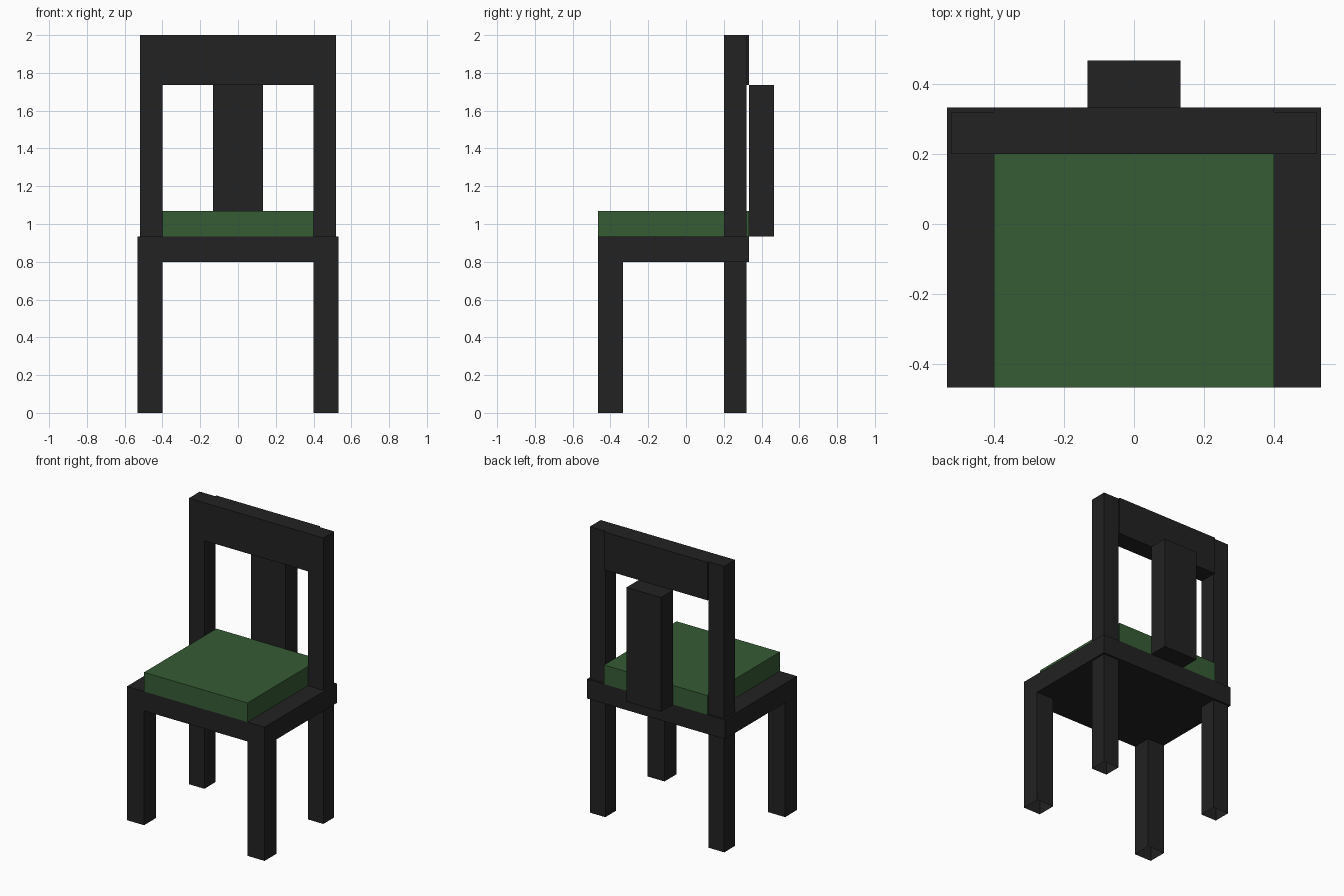
import bpy
import bmesh

if "Cube" in bpy.data.objects:
    bpy.data.objects.remove(bpy.data.objects["Cube"])


def material(name, rgb):
    m = bpy.data.materials.new(name)
    m.diffuse_color = (*rgb, 1.0)
    m.use_nodes = True
    m.node_tree.nodes["Principled BSDF"].inputs["Base Color"].default_value = m.diffuse_color
    return m


black = material("black wood", (0.016, 0.016, 0.016))
green = material("green cushion", (0.037, 0.107, 0.035))


def box(name, lo, hi, mat, open_bottom=False):
    """Axis-aligned box between two corners, optionally without its bottom face."""
    bm = bmesh.new()
    bmesh.ops.create_cube(bm, size=1.0)
    for v in bm.verts:
        v.co = [(a + b) / 2 + c * (b - a) for a, b, c in zip(lo, hi, v.co)]
    if open_bottom:
        bm.normal_update()
        bottom = [f for f in bm.faces if f.normal.z < -0.9]
        bmesh.ops.delete(bm, geom=bottom, context='FACES_ONLY')
    mesh = bpy.data.meshes.new(name)
    bm.to_mesh(mesh)
    bm.free()
    mesh.materials.append(mat)
    obj = bpy.data.objects.new(name, mesh)
    bpy.context.collection.objects.link(obj)
    return obj


# Seat frame and cushion
box("seat_frame", (-0.533, -0.467, 0.80), (0.533, 0.333, 0.935), black)
box("seat_cushion", (-0.40, -0.467, 0.935), (0.40, 0.333, 1.069), green)

# Front legs, and back posts running from floor to top (hollow feet)
for side, s in (("left", -1), ("right", 1)):
    x0, x1 = sorted((s * 0.40, s * 0.533))
    box(f"front_leg_{side}", (x0, -0.467, 0), (x1, -0.334, 0.80), black, True)
    x0, x1 = sorted((s * 0.40, s * 0.52))
    box(f"back_post_{side}", (x0, 0.20, 0), (x1, 0.32, 2.0), black, True)

# Backrest: top rail between the posts and centre splat behind it
box("top_rail", (-0.40, 0.20, 1.735), (0.40, 0.333, 2.0), black)
box("back_splat", (-0.133, 0.333, 0.935), (0.133, 0.467, 1.735), black)
